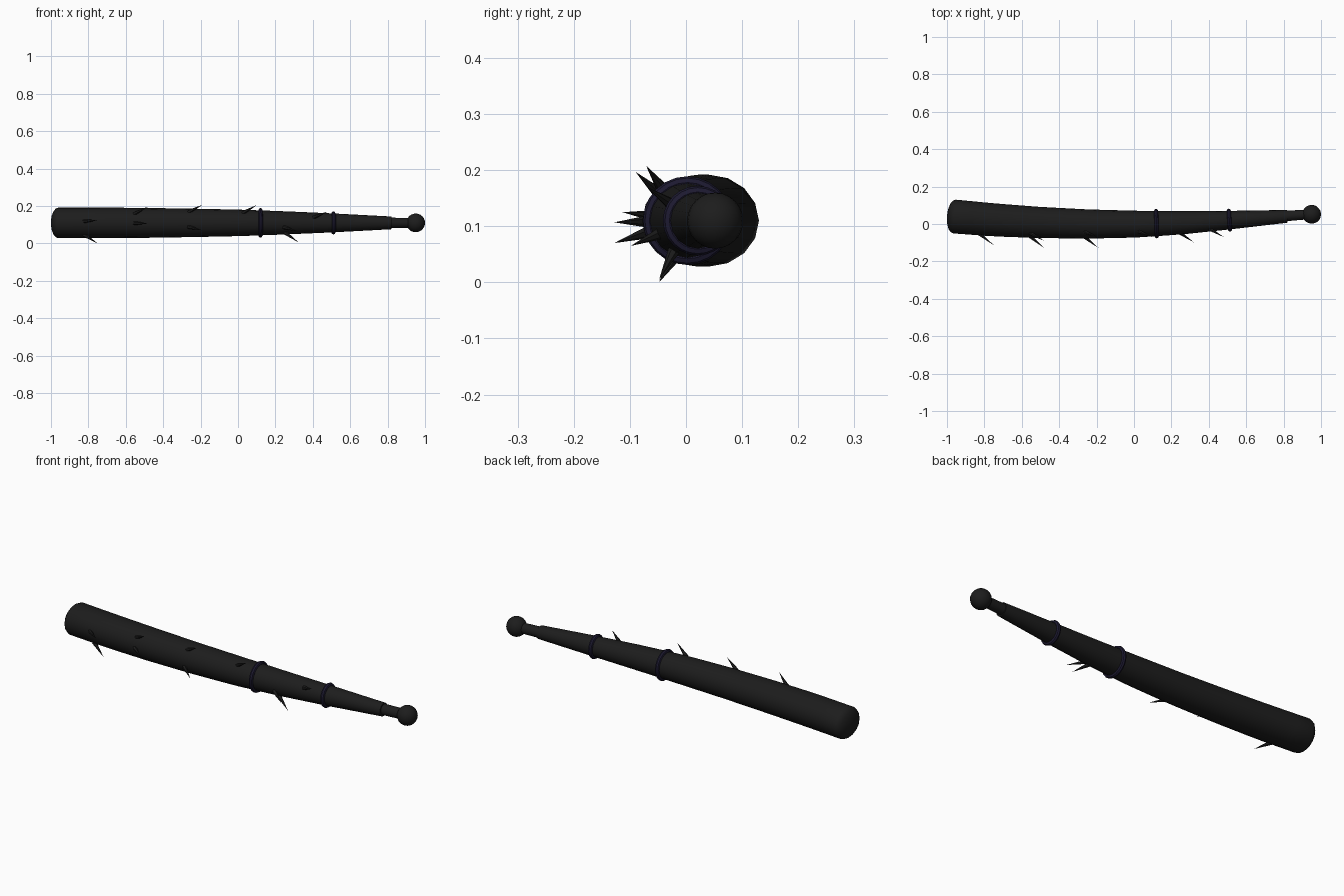
import bpy, bmesh, math
from mathutils import Vector

if "Cube" in bpy.data.objects:
    bpy.data.objects.remove(bpy.data.objects["Cube"])

ZC = 0.11
# body stations: x, centre y, half width (y), half height (z)
STATIONS = [(-0.96, 0.040, 0.090, 0.082), (-0.75, 0.022, 0.088, 0.082),
            (-0.5, 0.008, 0.083, 0.080), (-0.25, 0.000, 0.078, 0.076),
            (0.0, -0.001, 0.072, 0.071), (0.25, 0.006, 0.062, 0.062),
            (0.5, 0.020, 0.050, 0.051), (0.82, 0.041, 0.034, 0.034)]


def material(name, color):
    m = bpy.data.materials.new(name)
    m.diffuse_color = (*color, 1)
    m.use_nodes = True
    m.node_tree.nodes["Principled BSDF"].inputs["Base Color"].default_value = m.diffuse_color
    return m


BLACK = material("black", (0.012, 0.012, 0.012))
INDIGO = material("dark_indigo", (0.012, 0.01, 0.03))


def station(x):
    for a, b in zip(STATIONS, STATIONS[1:]):
        if x <= b[0]:
            t = (x - a[0]) / (b[0] - a[0])
            return [p + (q - p) * t for p, q in zip(a, b)]
    return STATIONS[-1]


def tangent(x):
    return Vector((0.1, station(x + 0.05)[1] - station(x - 0.05)[1], 0)).normalized()


def finish(name, bm, mat):
    bmesh.ops.recalc_face_normals(bm, faces=bm.faces)
    me = bpy.data.meshes.new(name)
    bm.to_mesh(me)
    bm.free()
    ob = bpy.data.objects.new(name, me)
    bpy.context.collection.objects.link(ob)
    dress(ob, name, mat)


def dress(ob, name, mat):
    ob.name = name
    ob.data.materials.append(mat)
    bpy.ops.object.select_all(action='DESELECT')
    ob.select_set(True)
    bpy.context.view_layer.objects.active = ob
    bpy.ops.object.shade_smooth_by_angle(angle=math.radians(40))


def loft(name, sections, mat, n=16):
    bm = bmesh.new()
    rings = []
    for x, y, ry, rz, slope in sections:
        ring = []
        for i in range(n):
            a = math.tau * i / n
            dy = ry * math.cos(a)
            ring.append(bm.verts.new((x - slope * dy, y + dy, ZC + rz * math.sin(a))))
        rings.append(ring)
    for r, s in zip(rings, rings[1:]):
        for i in range(n):
            bm.faces.new((r[i], r[(i + 1) % n], s[(i + 1) % n], s[i]))
    bm.faces.new(rings[0])
    bm.faces.new(rings[-1])
    finish(name, bm, mat)


# curved tapering body with a squashed dome on the thick end
sections = []
for deg in (80, 60, 40, 20):
    c, s = math.cos(math.radians(deg)), math.sin(math.radians(deg))
    sections.append((-0.96 - 0.04 * s, 0.04 + 0.003 * s, 0.09 * c, 0.082 * c, -0.08))
for i in range(21):
    x = -0.96 + 1.78 * i / 20
    _, y, ry, rz = station(x)
    t = tangent(x)
    sections.append((x, y, ry, rz, t.y / t.x))
loft("body", sections, BLACK)

# thin neck and ball at the narrow end
loft("neck", [(0.80, 0.042, 0.028, 0.028, 0.07), (0.94, 0.052, 0.026, 0.026, 0.07)], BLACK)
bpy.ops.mesh.primitive_uv_sphere_add(segments=20, ring_count=12, radius=0.05, location=(0.95, 0.052, ZC))
dress(bpy.context.object, "end_ball", BLACK)

# collar rings
for i, (x, major) in enumerate([(0.12, 0.068), (0.51, 0.051)]):
    bpy.ops.mesh.primitive_torus_add(major_segments=24, minor_segments=8,
                                     major_radius=major, minor_radius=0.011,
                                     location=(x, station(x)[1], ZC))
    ob = bpy.context.object
    ob.rotation_euler = tangent(x).to_track_quat('Z', 'Y').to_euler()
    dress(ob, f"collar_ring_{i + 1}", INDIGO)

# thorns leaning toward the narrow end, given by their tips
TIPS = [(-0.75, -0.048, 0.0), (-0.75, -0.113, 0.125), (-0.48, -0.09, 0.197),
        (-0.48, -0.128, 0.107), (-0.19, -0.07, 0.207), (-0.19, -0.128, 0.07),
        (0.10, -0.07, 0.205), (0.325, -0.048, 0.005), (0.32, -0.098, 0.065),
        (0.48, -0.07, 0.17)]
for i, p in enumerate(TIPS):
    tip = Vector(p)
    x, y, ry, rz = station(tip.x - 0.075)
    out = Vector((0, tip.y - y, tip.z - ZC)).normalized()
    base = Vector((x, y + out.y * ry * 0.93, ZC + out.z * rz * 0.93))
    d = tip - base
    bpy.ops.mesh.primitive_cone_add(vertices=6, radius1=0.011, radius2=0, depth=d.length,
                                    location=(tip + base) / 2)
    ob = bpy.context.object
    ob.rotation_euler = d.to_track_quat('Z', 'Y').to_euler()
    dress(ob, f"thorn_{i + 1}", BLACK)
